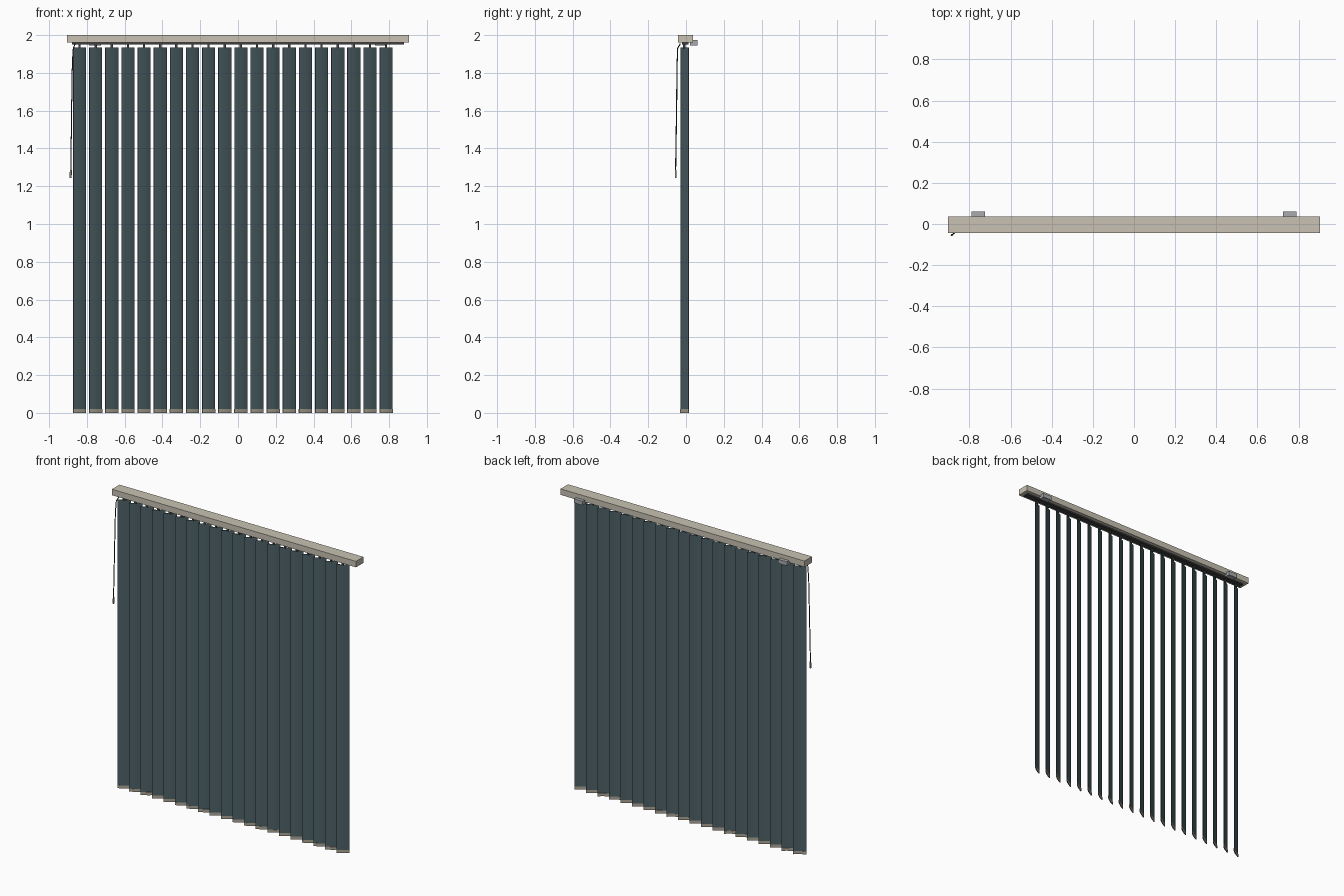
import bpy, bmesh, math
from mathutils import Vector

if "Cube" in bpy.data.objects:
    bpy.data.objects.remove(bpy.data.objects["Cube"])


def material(name, rgb):
    m = bpy.data.materials.new(name)
    m.diffuse_color = (*rgb, 1)
    m.use_nodes = True
    m.node_tree.nodes["Principled BSDF"].inputs["Base Color"].default_value = m.diffuse_color
    return m


RAIL = material("warm_beige", (0.58, 0.54, 0.45))
SLAT = material("slate_teal", (0.075, 0.12, 0.135))
HEM = material("hem_beige", (0.42, 0.38, 0.30))
DARK = material("dark_metal", (0.05, 0.05, 0.055))
GREY = material("bracket_grey", (0.40, 0.41, 0.43))


def finish(name, bm, mat):
    bmesh.ops.recalc_face_normals(bm, faces=bm.faces)
    me = bpy.data.meshes.new(name)
    bm.to_mesh(me)
    bm.free()
    me.materials.append(mat)
    ob = bpy.data.objects.new(name, me)
    bpy.context.collection.objects.link(ob)
    return ob


def extrude(name, pts, direction, mat):
    bm = bmesh.new()
    face = bm.faces.new([bm.verts.new(p) for p in pts])
    new = bmesh.ops.extrude_face_region(bm, geom=[face])["geom"]
    bmesh.ops.translate(bm, vec=direction,
                        verts=[v for v in new if isinstance(v, bmesh.types.BMVert)])
    return finish(name, bm, mat)


def box(name, x0, x1, y0, y1, z0, z1, mat):
    return extrude(name, [(x0, y0, z0), (x1, y0, z0), (x1, y1, z0), (x0, y1, z0)],
                   (0, 0, z1 - z0), mat)


def tube(name, pts, radius, mat):
    cu = bpy.data.curves.new(name, "CURVE")
    cu.dimensions = "3D"
    cu.bevel_depth = radius
    cu.bevel_resolution = 1
    cu.use_fill_caps = True
    sp = cu.splines.new("POLY")
    sp.points.add(len(pts) - 1)
    for p, co in zip(sp.points, pts):
        p.co = (*co, 1)
    cu.materials.append(mat)
    ob = bpy.data.objects.new(name, cu)
    bpy.context.collection.objects.link(ob)


def slat_outline(x, y, z, thick):
    # gently bowed cross-section, turned about the vertical
    half, bow, n, a = 0.0405, 0.003, 6, math.radians(33)
    front, back = [], []
    for i in range(n + 1):
        t = 2 * i / n - 1
        u, v = half * t, -bow * (1 - t * t)
        for row, d in ((front, -thick / 2), (back, thick / 2)):
            row.append((x + u * math.cos(a) - (v + d) * math.sin(a),
                        y + u * math.sin(a) + (v + d) * math.cos(a), z))
    return front + back[::-1]


# headrail and the dark track beneath it
box("headrail", -0.905, 0.905, -0.043, 0.037, 1.96, 2.0, RAIL)
box("track", -0.88, 0.88, -0.022, 0.012, 1.951, 1.96, DARK)

# wall brackets
for side, s in (("left", -1), ("right", 1)):
    xa, xb = sorted((s * 0.725, s * 0.79))
    box("bracket_" + side, xa, xb, 0.022, 0.06, 1.946, 1.973, GREY)

# slats with hem weights and hangers
for i in range(20):
    x, y = -0.839 + i * 0.08542, -0.007
    extrude(f"slat_{i}", slat_outline(x, y, 0.02, 0.003), (0, 0, 1.915), SLAT)
    extrude(f"hem_weight_{i}", slat_outline(x, y, 0.0, 0.005), (0, 0, 0.02), HEM)
    box(f"hanger_{i}", x - 0.006, x + 0.006, y - 0.008, y + 0.004, 1.93, 1.955, DARK)

# pull cord and its tassel
tube("pull_cord", [(-0.862, -0.03, 1.955), (-0.872, -0.044, 1.93), (-0.877, -0.047, 1.85),
                   (-0.881, -0.05, 1.60), (-0.885, -0.055, 1.28)], 0.003, DARK)
tube("cord_tassel", [(-0.885, -0.054, 1.285), (-0.886, -0.0545, 1.243)], 0.0055, HEM)
